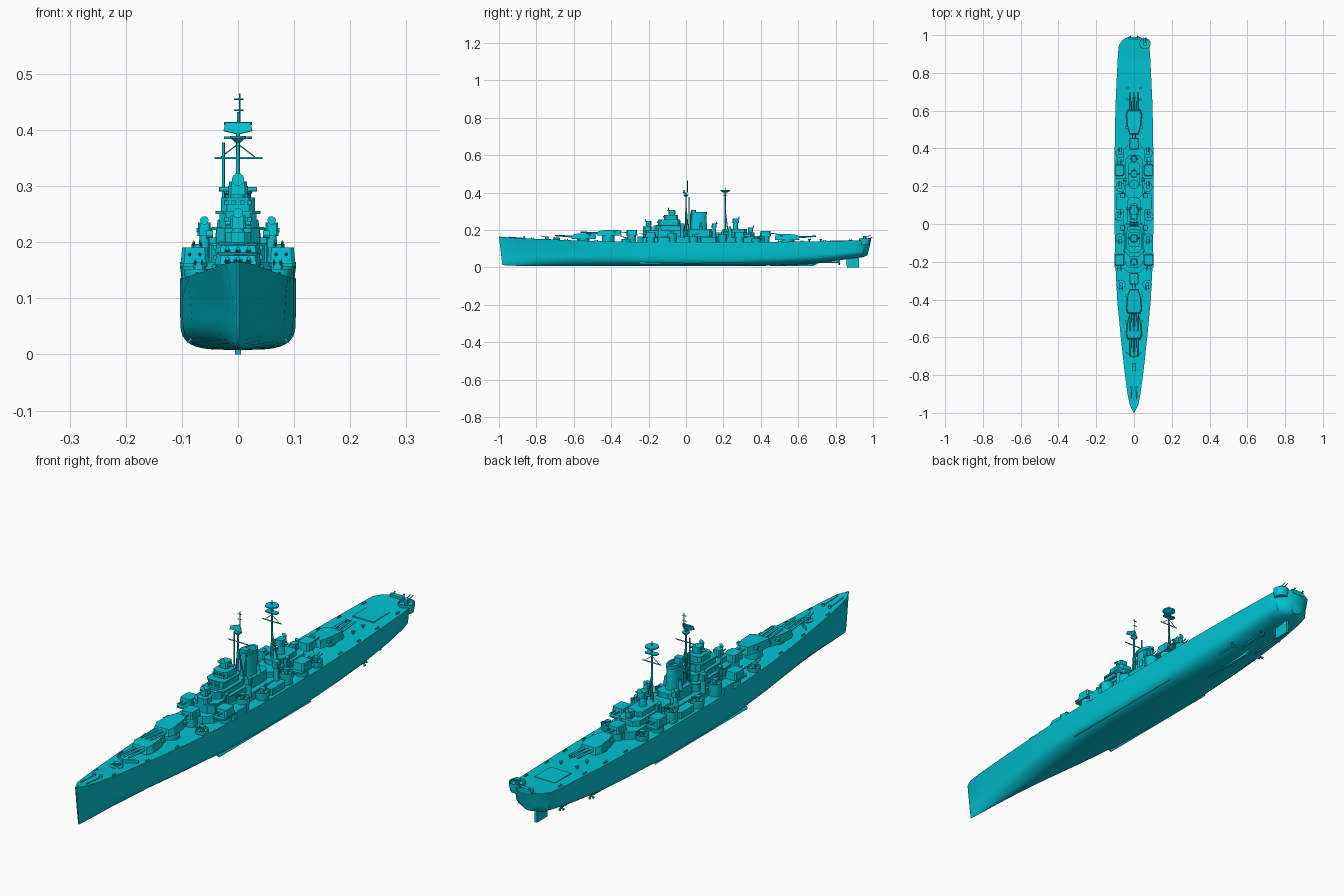
import bpy, bmesh, math
from mathutils import Vector

paint = bpy.data.materials.new("paint")
paint.diffuse_color = (0.0, 0.55, 0.65, 1)


def finish(name, bm, smooth=None):
    bmesh.ops.recalc_face_normals(bm, faces=bm.faces)
    me = bpy.data.meshes.new(name)
    bm.to_mesh(me)
    bm.free()
    me.materials.append(paint)
    ob = bpy.data.objects.new(name, me)
    bpy.context.collection.objects.link(ob)
    if smooth:
        bpy.ops.object.select_all(action='DESELECT')
        ob.select_set(True)
        bpy.context.view_layer.objects.active = ob
        bpy.ops.object.shade_smooth_by_angle(angle=math.radians(smooth))
    return ob


def loft(name, rings, smooth=None):
    """Skin closed rings of equal point count and cap both ends."""
    bm = bmesh.new()
    rows = [[bm.verts.new(p) for p in r] for r in rings]
    n = len(rows[0])
    for a, b in zip(rows, rows[1:]):
        for i in range(n):
            j = (i + 1) % n
            bm.faces.new((a[i], a[j], b[j], b[i]))
    bm.faces.new(rows[0])
    bm.faces.new(rows[-1])
    return finish(name, bm, smooth)


def block(name, x, y, z0, z1, w, l, cut=0.0, top=1.0):
    """Box of half width w and half length l with chamfered corners."""
    c = cut
    pts = [(-w, -l), (w, -l), (w, l), (-w, l)] if c == 0 else [
        (-w + c, -l), (w - c, -l), (w, -l + c), (w, l - c),
        (w - c, l), (-w + c, l), (-w, l - c), (-w, -l + c)]
    return loft(name, [[(x + px * s, y + py * s, z) for px, py in pts]
                       for z, s in ((z0, 1), (z1, top))])


def turned(name, x, y, prof, n=16, sy=1.0):
    """Round part from (radius, height) pairs; sy stretches it lengthwise."""
    ang = [2 * math.pi * i / n for i in range(n)]
    return loft(name, [[(x + r * math.cos(a), y + r * sy * math.sin(a), z) for a in ang]
                       for r, z in prof], 40)


def rod(name, p, q, r, r2=None, n=8):
    p, q = Vector(p), Vector(q)
    rot = (q - p).to_track_quat('Z', 'Y')
    ring = [Vector((math.cos(2 * math.pi * i / n), math.sin(2 * math.pi * i / n), 0)) for i in range(n)]
    return loft(name, [[c + rot @ (v * s) for v in ring] for c, s in ((p, r), (q, r2 or r))], 50)


# Hull stations: y, deck half width, waterline half width, keel z, deck z, fullness
stations = [(-1, .002, .002, .013, .165, 1.0), (-.96, .022, .006, .011, .162, 1.1),
            (-.9, .034, .014, .009, .158, 1.1), (-.8, .048, .028, .008, .153, 1.1),
            (-.6, .070, .058, .008, .145, 1.0), (-.4, .089, .083, .008, .139, .8),
            (-.2, .099, .099, .008, .136, .65), (0, .103, .103, .008, .135, .55),
            (.3, .103, .103, .008, .135, .6), (.5, .101, .100, .010, .137, .75),
            (.65, .097, .095, .017, .139, .85), (.8, .090, .088, .036, .142, .85),
            (.9, .085, .081, .050, .144, .8), (.945, .080, .072, .055, .146, .8),
            (.975, .060, .052, .059, .147, .8), (.99, .032, .028, .064, .148, .8)]
rings = []
for y, wd, wm, zk, zd, e in stations:
    zm = max(.068, zk + .04)
    half = []
    for i in range(1, 9):
        a = math.pi / 2 * i / 8
        half.append((wm * math.sin(a) ** e, zk + (zm - zk) * (1 - max(0, math.cos(a)) ** e)))
    half += [((wm * 2 + wd) / 3, zm + (zd - zm) * .45), (wd, zd)]
    # raked stem and stern
    rake = .018 if y < -.98 else (-.02 if y > .96 else 0)
    yy = lambda z: y + rake * (zd - z) / (zd - zk)
    ring = [(-x, yy(z), z) for x, z in reversed(half)] + [(0, yy(zk), zk)] + [(x, yy(z), z) for x, z in half]
    rings.append(ring)
loft("hull", rings, 30)

# Underwater fittings: skeg, rudder, bilge keels, shafts and struts
loft("skeg", [[(x, .45, .008), (x, .68, .008), (x, .74, .04), (x, .45, .04)] for x in (-.005, .005)])
loft("rudder", [[(x, .86, .0), (x, .925, .0), (x, .925, .065), (x, .855, .065)] for x in (-.005, .005)])
for s in (-1, 1):
    loft("bilge_keel", [[(s * .082, y, .026), (s * .092, y, .019), (s * .085, y, .031)] for y in (-.25, .32)])
    for x, y0, y1 in ((.066, .5, .68), (.035, .6, .82)):
        rod("propeller_shaft", (s * x, y0, .026), (s * x, y1, .028), .0035)
        for dx in (-.015, .012):
            rod("shaft_strut", (s * x, y1 - .01, .028), (s * (x + dx), y1 - .02, .06), .002, n=6)
        for k in range(4):
            a = k * math.pi / 2 + .4
            rod("propeller_blade", (s * x, y1, .028),
                (s * x + .014 * math.cos(a), y1, .028 + .014 * math.sin(a)), .002, .005, 6)


# Main turrets with three guns; d is the firing direction along y
def main_turret(y, z, deck, d):
    turned("barbette", 0, y, [(.034, deck), (.034, z)], 20)
    plan = [(.034, .062, .054), (.043, .038, .032), (.038, -.025, -.024), (.024, -.07, -.066)]
    low = [(x, y + d * f, z) for x, f, g in plan] + [(-x, y + d * f, z) for x, f, g in reversed(plan)]
    hi = [.024, .029, .031, .030]
    top = [(x * .88, y + d * g, z + h) for (x, f, g), h in zip(plan, hi)]
    top += [(-x, yy, zz) for x, yy, zz in reversed(top)]
    loft("main_turret", [low, top])
    for x in (-.019, 0, .019):
        rod("main_gun", (x, y + d * .05, z + .013), (x, y + d * .15, z + .019), .0055, .0035)
    for s in (-1, 1):
        block("rangefinder_hood", s * .036, y - d * .035, z + .016, z + .025, .008, .007)


main_turret(-.55, .152, .135, -1)
main_turret(-.415, .170, .13, -1)
main_turret(.545, .148, .13, 1)


# Secondary twin mounts
def twin_mount(x, y, z, d):
    turned("mount_base", x, y, [(.023, .13), (.023, z)], 14)
    block("twin_mount", x, y, z, z + .028, .025, .03, .006, .9)
    for dx in (-.009, .009):
        rod("secondary_gun", (x + dx, y + d * .02, z + .014), (x + dx, y + d * .062, z + .018), .003, .002, 6)


twin_mount(0, -.29, .172, -1)
twin_mount(0, .425, .166, 1)
for s in (-1, 1):
    twin_mount(s * .077, -.19, .163, -1)
    twin_mount(s * .077, .285, .163, 1)


# Open gun tubs with light twin guns
def gun_tub(x, y, z0, z1, r, d):
    turned("gun_tub", x, y, [(r * .85, z0), (r, z1 - .012), (r, z1), (r * .9, z1), (r * .9, z1 - .01)], 16)
    turned("gun_pedestal", x, y, [(.008, z1 - .012), (.006, z1 + .004)], 8)
    block("gun_cradle", x, y, z1, z1 + .012, .010, .009, .003)
    for dx in (-.006, .006):
        rod("light_gun", (x + dx, y, z1 + .007), (x + dx, y + d * .032, z1 + .016), .002, n=6)


gun_tub(0, -.745, .142, .153, .024, -1)
gun_tub(.058, .955, .12, .156, .030, 1)
for s in (-1, 1):
    for y, z, x, d in ((-.32, .152, .07, -1), (-.075, .185, .073, -1), (.04, .165, .078, 1),
                       (.195, .18, .073, 1), (.375, .156, .074, 1)):
        gun_tub(s * x, y, .125, z, .025, d)
    # side deck houses, winches and ship's boats
    block("side_house", s * .078, -.12, .13, .163, .023, .035, .006)
    block("side_house", s * .07, .12, .13, .16, .022, .045, .006)
    block("sponson_deck", s * .077, -.19, .157, .163, .026, .045, .006)
    block("sponson_deck", s * .077, .285, .157, .163, .026, .045, .006)

# Tiered superstructure: y centre, z0, z1, half width, half length, chamfer
for name, y, z0, z1, w, l, c in (
        ("deck_house", .08, .13, .165, .058, .34, .03), ("fore_house", -.11, .16, .195, .048, .12, .02),
        ("flag_deck", -.1, .195, .199, .052, .115, .02), ("bridge_lower", -.09, .195, .225, .038, .085, .015),
        ("bridge_wing", -.095, .222, .227, .047, .065, .012), ("bridge", -.09, .225, .252, .033, .06, .012),
        ("bridge_roof", -.09, .25, .256, .04, .058, .014), ("bridge_top", -.08, .255, .28, .03, .038, .01),
        ("aft_house", .25, .16, .186, .044, .115, .02), ("aft_house_top", .26, .186, .205, .032, .065, .012),
        ("funnel_base", .07, .16, .205, .036, .07, .015), ("stern_hatch", 0.82, .138, .1455, .045, .05, 0),
        ("conning_tower", -.205, .19, .218, .022, .025, .01)):
    block(name, 0, y, z0, z1, w, l, c)
for s in (-1, 1):
    for i in range(4):
        block("bridge_window", s * (.008 + .012 * (i % 2)), -.151 + .032 * (i // 2), .237 + .029 * (i // 2),
              .245 + .029 * (i // 2), .004, .0035)


# Gun directors with rangefinder arms and round antenna
def director(x, y, z0, z1, r, arm, d):
    turned("director_tower", x, y, [(r, z0), (r * .8, z1 - .024)], 12)
    block("director", x, y, z1 - .024, z1, r * 1.1, r * 1.2, r * .3, .9)
    rod("rangefinder_arm", (x - arm, y, z1 - .014), (x + arm, y, z1 - .014), .004)
    rod("antenna_dish", (x, y + d * r, z1 + .003), (x, y + d * (r + .006), z1 + .004), .004, r * .7, 10)


director(0, -.075, .27, .308, .016, .034, -1)
director(0, -.2, .21, .248, .013, .022, -1)
director(0, .265, .2, .262, .015, .03, 1)
director(0, .345, .18, .215, .012, .02, 1)
for s in (-1, 1):
    for y, d in ((-.02, -1), (.15, 1)):
        director(s * .06, y, .16, .235, .011, .014, d)
    for y in (-.14, .235):
        block("searchlight_stand", s * .045, y, .16, .208, .008, .01, .002)
        rod("searchlight", (s * .045, y, .214), (s * .056, y, .214), .007)

# Funnel with raised, forward-leaning cap
turned("funnel", 0, .068, [(.026, .19), (.023, .285), (.025, .287), (.025, .297), (.019, .297), (.018, .28)], 20, 1.75)
block("funnel_hood", 0, .04, .285, .308, .017, .014, .005, .9)
for s in (-1, 1):
    rod("steam_pipe", (s * .015, .024, .2), (s * .015, .026, .30), .003)
    rod("funnel_vent", (s * .034, .08, .2), (s * .03, .08, .24), .008, .006)

# Foremast with tilted radar dish
rod("foremast", (0, 0, .2), (0, 0, .40), .005, .003)
for s in (-1, 1):
    rod("foremast_leg", (s * .02, .012, .2), (0, 0, .33), .003)
rod("signal_post", (-.026, .015, .2), (-.026, .015, .378), .0025)
rod("fore_yard", (-.042, 0, .35), (.044, 0, .35), .002)
turned("fore_platform", 0, 0, [(.005, .378), (.014, .386), (.014, .389)], 10)
loft("search_radar", [[(-.026, y - .014, z + .006), (0, y, z), (.026, y - .014, z + .006),
                       (.022, y - .01, z + .020), (0, y + .008, z + .022), (-.022, y - .01, z + .020)]
                      for y, z in ((0, .392), (-.003, .393))])
rod("fore_topmast", (.003, .008, .40), (.003, .008, .465), .0015)
for z in (.435, .455):
    rod("fore_aerial", (-.007, .008, z), (.01, .008, z), .0015)

# Mainmast with radar platforms
rod("mainmast", (0, .21, .18), (0, .21, .405), .005, .003)
for s in (-1, 1):
    rod("mainmast_leg", (s * .018, .225, .185), (0, .21, .30), .003)
    rod("yard_stay", (s * .03, .21, .352), (0, .21, .375), .0012, n=6)
rod("main_yard", (-.04, .21, .35), (.04, .21, .35), .002)
block("main_platform", 0, .21, .384, .388, .025, .012, .005)
turned("radar_bowl", 0, .21, [(.010, .40), (.025, .409), (.025, .414)], 12)
rod("main_topmast", (0, .21, .41), (0, .21, .432), .002)

# Deck fittings: breakwater, anchor gear, bollards, vents, stern bulwark
for s in (-1, 1):
    loft("breakwater", [[(0, y - .03, .142), (s * .045, y, .142), (s * .045, y, .160), (0, y - .03, .162)]
                        for y in (-.675, -.679)])
    turned("capstan", s * .014, -.865, [(.007, .15), (.005, .163), (.007, .165)], 10)
    rod("anchor_chain", (s * .014, -.87, .157), (s * .012, -.95, .163), .002, n=6)
    for y, x, z in ((-.82, .038, .153), (-.64, .058, .146), (-.48, .073, .141), (.5, .09, .137),
                    (.62, .087, .139), (.74, .082, .141), (.88, .073, .144)):
        block("bollard_plate", s * x, y, z - .002, z + .002, .003, .010)
        for dy in (-.006, .006):
            turned("bollard", s * x, y + dy, [(.0025, z), (.0025, z + .006)], 8)
    for y in (.66, .72):
        turned("deck_vent", s * .035, y, [(.004, .137), (.004, .147), (.007, .148), (.007, .151)], 8)
    rod("stern_davit", (s * .02, .975, .145), (s * .02, .995, .162), .003)
block("stern_bulwark", 0, .982, .14, .157, .03, .008, .004)
rod("jackstaff", (0, -.985, .16), (0, -.985, .168), .0015)
